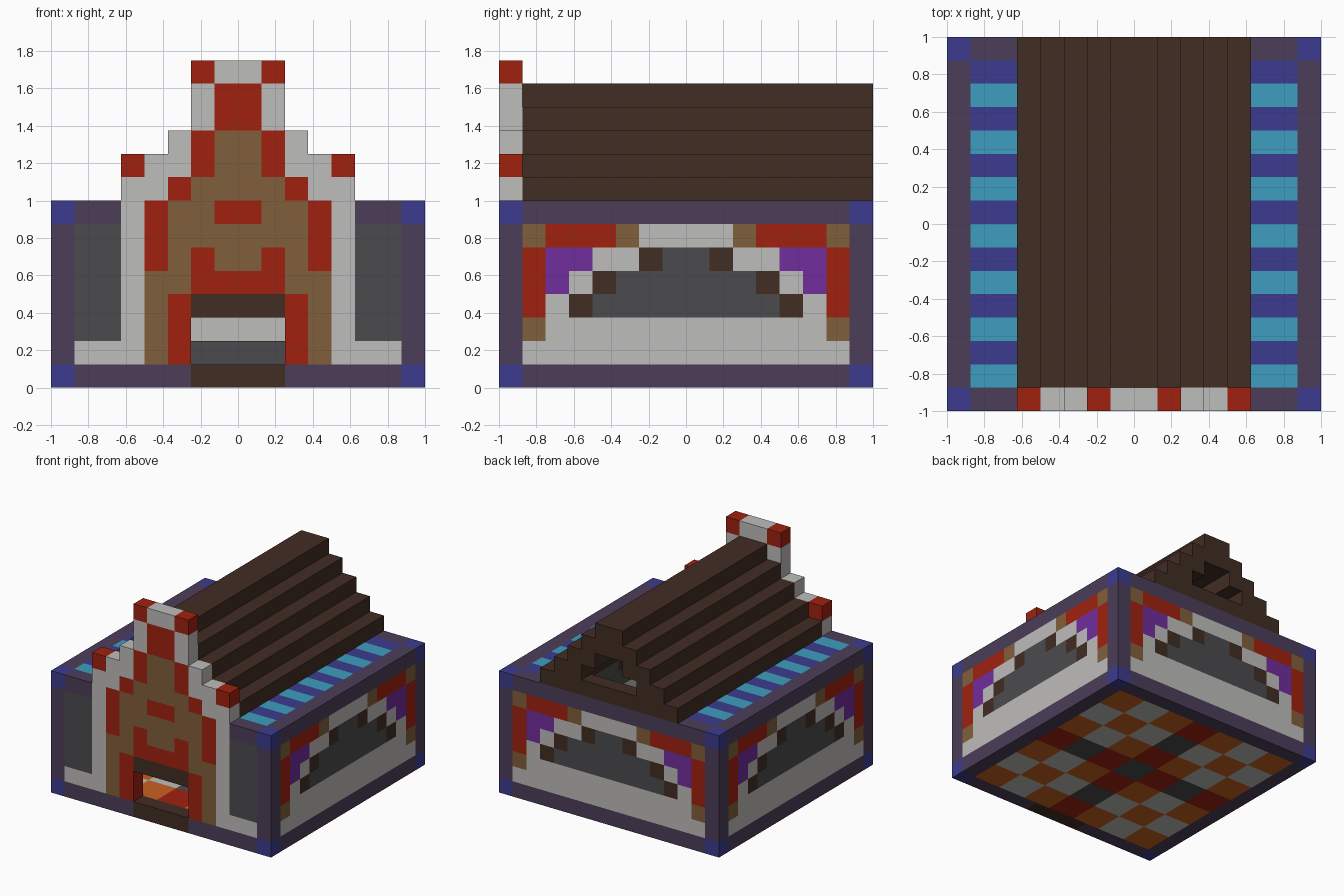
import bpy
import bmesh
from mathutils import Vector

cube = bpy.data.objects.get("Cube")
if cube:
    bpy.data.objects.remove(cube, do_unlink=True)

N = 16            # blocks along the longest side
S = 2 / N         # block size

# Palette: letter -> (material name, sRGB colour)
PALETTE = {
    "B": ("corner_blue", (60, 59, 142)),
    "P": ("frame_purple", (76, 61, 89)),
    "W": ("plaster_white", (190, 189, 187)),
    "K": ("window_grey", (75, 75, 78)),
    "N": ("dark_timber", (65, 45, 35)),
    "T": ("tan_wood", (129, 95, 59)),
    "R": ("trim_red", (160, 33, 15)),
    "V": ("curtain_violet", (113, 45, 157)),
    "C": ("stripe_cyan", (61, 157, 191)),
    "O": ("tile_orange", (200, 97, 33)),
}


def linear(v):
    v /= 255
    return v / 12.92 if v <= 0.04045 else ((v + 0.055) / 1.055) ** 2.4


def make_material(name, rgb):
    col = (*[linear(c) for c in rgb], 1)
    mat = bpy.data.materials.new(name)
    mat.use_nodes = True
    mat.diffuse_color = col
    bsdf = next(n for n in mat.node_tree.nodes if n.type == "BSDF_PRINCIPLED")
    bsdf.inputs["Base Color"].default_value = col
    bsdf.inputs["Roughness"].default_value = 0.9
    return mat


MATS = {k: make_material(*v) for k, v in PALETTE.items()}

# Left halves of the mirrored wall patterns, bottom row first
FRONT = """
BPPPPPNN
PWWWTR..
PKKWTR..
PKKWTRNN
PKKWTTRR
PKKWRTRT
PKKWRTTT
BPPWRTTR
...WWRTT
...RWWRT
.....WRT
......WR
......WR
......RW""".split()
SIDE = """
BPPPPPPP
PWWWWWWW
PTWWWWWW
PRWNKKKK
PRVWNKKK
PRVVWWNK
PTRRRTWW
BPPPPPPP""".split()


def wall(rows, place, skip_ends=False):
    """Turn a half pattern into blocks; place(i, k) gives the block position."""
    blocks = {}
    for k, half in enumerate(rows):
        for i, c in enumerate(half + half[::-1]):
            if c != "." and not (skip_ends and i in (0, N - 1)):
                blocks[place(i, k)] = c
    return blocks


parts = {
    "front_wall": wall(FRONT, lambda i, k: (i, 0, k)),
    "back_wall": wall(SIDE, lambda i, k: (i, N - 1, k)),
    "left_wall": wall(SIDE, lambda i, k: (N - 1, i, k), True),
    "right_wall": wall(SIDE, lambda i, k: (0, i, k), True),
}

# Tiled floor: two-block checker with a cross through the middle
floor = {}
for i in range(1, N - 1):
    for j in range(1, N - 1):
        a, b = (i - 1) // 2, (j - 1) // 2
        pair = "KR" if 3 in (a, b) else "OW"
        floor[i, j, 0] = pair[(a + b) % 2]
parts["tiled_floor"] = floor

# Striped eaves on both sides
for name, cols in (("left_eave", (13, 14)), ("right_eave", (1, 2))):
    parts[name] = {(i, j, 7): "CB"[(j - 1) % 2]
                   for i in cols for j in range(1, N - 1)}

# Stepped hollow roof, closed along the bottom at the back
roof = {}
for step in range(5):
    for j in range(1, N):
        for i in (3 + step, 4 + step):
            roof[i, j, 8 + step] = roof[N - 1 - i, j, 8 + step] = "N"
for i in range(3, 13):
    roof[i, N - 1, 8] = "N"
parts["stepped_roof"] = roof

# Low step inside, opposite the doorway
parts["inner_step"] = {(i, N - 2, 1): "K" for i in range(6, 10)}

# Sides of one block: outward normal and two in-plane axes
SIDES = []
for axis in range(3):
    for sign in (1, -1):
        n = Vector([sign if a == axis else 0 for a in range(3)])
        u = Vector([1 if a == (axis + 1) % 3 else 0 for a in range(3)])
        SIDES.append((n, u, n.cross(u)))

SOLID = {p for blocks in parts.values() for p in blocks}
ORIGIN = Vector((-1, -1, 0))


def build(name, blocks):
    """Make one object from the exposed faces of its blocks."""
    used = sorted(set(blocks.values()))
    bm = bmesh.new()
    for pos, c in blocks.items():
        centre = Vector(pos) + Vector((0.5, 0.5, 0.5))
        for n, u, v in SIDES:
            if tuple(int(p + d) for p, d in zip(pos, n)) in SOLID:
                continue
            corners = [centre + (n + s * u + t * v) / 2
                       for s, t in ((-1, -1), (1, -1), (1, 1), (-1, 1))]
            face = bm.faces.new([bm.verts.new(ORIGIN + p * S) for p in corners])
            face.material_index = used.index(c)
    bmesh.ops.remove_doubles(bm, verts=bm.verts, dist=S / 100)
    mesh = bpy.data.meshes.new(name)
    bm.to_mesh(mesh)
    bm.free()
    for c in used:
        mesh.materials.append(MATS[c])
    bpy.context.scene.collection.objects.link(bpy.data.objects.new(name, mesh))


for part_name, part_blocks in parts.items():
    build(part_name, part_blocks)
